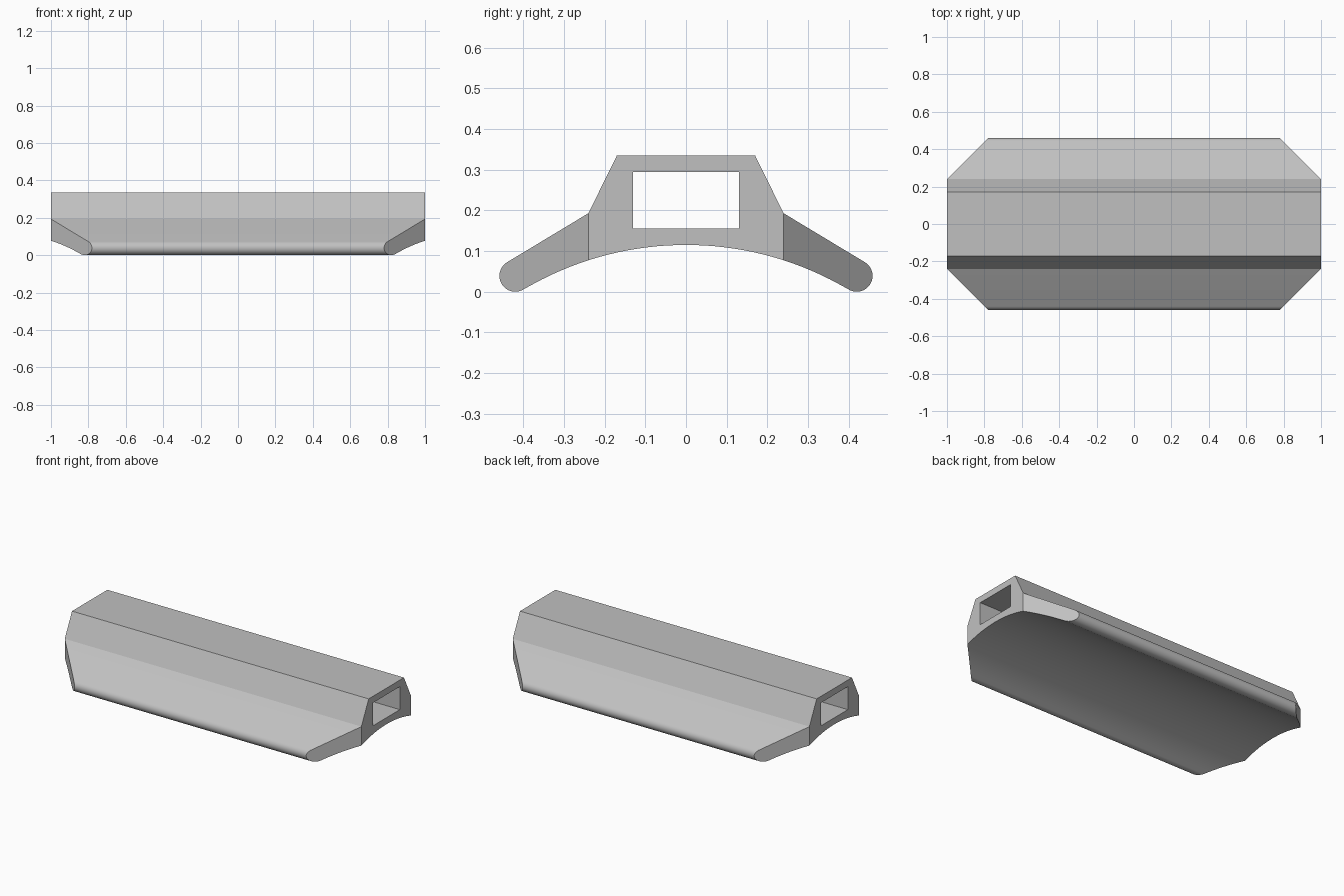
import bpy
import bmesh
from math import sin, cos, asin, atan2, pi, sqrt, radians

cube = bpy.data.objects.get("Cube")
if cube:
    bpy.data.objects.remove(cube, do_unlink=True)

grey = bpy.data.materials.new("plain grey")
grey.use_nodes = True
colour = (0.53, 0.53, 0.53, 1)
grey.diffuse_color = colour
grey.node_tree.nodes["Principled BSDF"].inputs["Base Color"].default_value = colour

HALF = 1.0
SHOULDER = 0.24          # where the angled end cuts start
LIP = 0.039              # rounded wing tip radius
LIP_Y = 0.42
CROWN = 0.115            # highest point of the curved underside
BELLY = 0.783            # underside radius


def belly_point(y):
    return (y, CROWN - BELLY + sqrt(BELLY ** 2 - y * y))


# Half profile, from the top edge round the wing tip to the underside centre
end_angle = asin((LIP_Y - 0.02) / BELLY)
start = atan2(0.857, 0.515)
stop = -pi / 2 - end_angle
half = [(0.17, 0.335), (SHOULDER, 0.193)]
STEPS = 20
for i in range(STEPS + 1):
    a = start + (stop - start) * i / STEPS
    half.append((LIP_Y + LIP * cos(a), LIP + LIP * sin(a)))
belly_end = half[-1][0]
half += [belly_point(belly_end + (SHOULDER - belly_end) * i / 7) for i in range(1, 8)]
half += [belly_point(SHOULDER * (1 - i / 10)) for i in range(1, 11)]
outline = half + [(-y, z) for y, z in reversed(half[:-1])]
channel = [(-0.13, 0.155), (0.13, 0.155), (0.13, 0.295), (-0.13, 0.295)]

bm = bmesh.new()


def reach(y):
    return min(HALF, HALF + SHOULDER - abs(y))


def sweep(points):
    """Run a closed loop of points along x and return its two end loops."""
    ends = [[bm.verts.new((s * reach(y), y, z)) for y, z in points] for s in (-1, 1)]
    a, b = ends
    for i in range(len(points)):
        j = (i + 1) % len(points)
        bm.faces.new((a[i], a[j], b[j], b[i]))
    return ends


def edges_of(loop):
    pairs = zip(loop, loop[1:] + loop[:1])
    return [bm.edges.get(p) or bm.edges.new(p) for p in pairs]


outer_ends = sweep(outline)
inner_ends = sweep(channel)
for outer, inner in zip(outer_ends, inner_ends):
    # Angled wing ends
    for side in (-1, 1):
        bm.faces.new([v for v in outer if side * v.co.y > SHOULDER - 1e-4])
    # Square end around the channel
    middle = [v for v in outer if abs(v.co.y) < SHOULDER + 1e-4]
    bmesh.ops.triangle_fill(bm, use_beauty=True, edges=edges_of(middle) + edges_of(inner))

bmesh.ops.recalc_face_normals(bm, faces=bm.faces[:])
mesh = bpy.data.meshes.new("channel_rail")
bm.to_mesh(mesh)
bm.free()
mesh.materials.append(grey)
rail = bpy.data.objects.new("channel_rail", mesh)
bpy.context.collection.objects.link(rail)
bpy.context.view_layer.objects.active = rail
rail.select_set(True)
bpy.ops.object.shade_smooth_by_angle(angle=radians(25))
